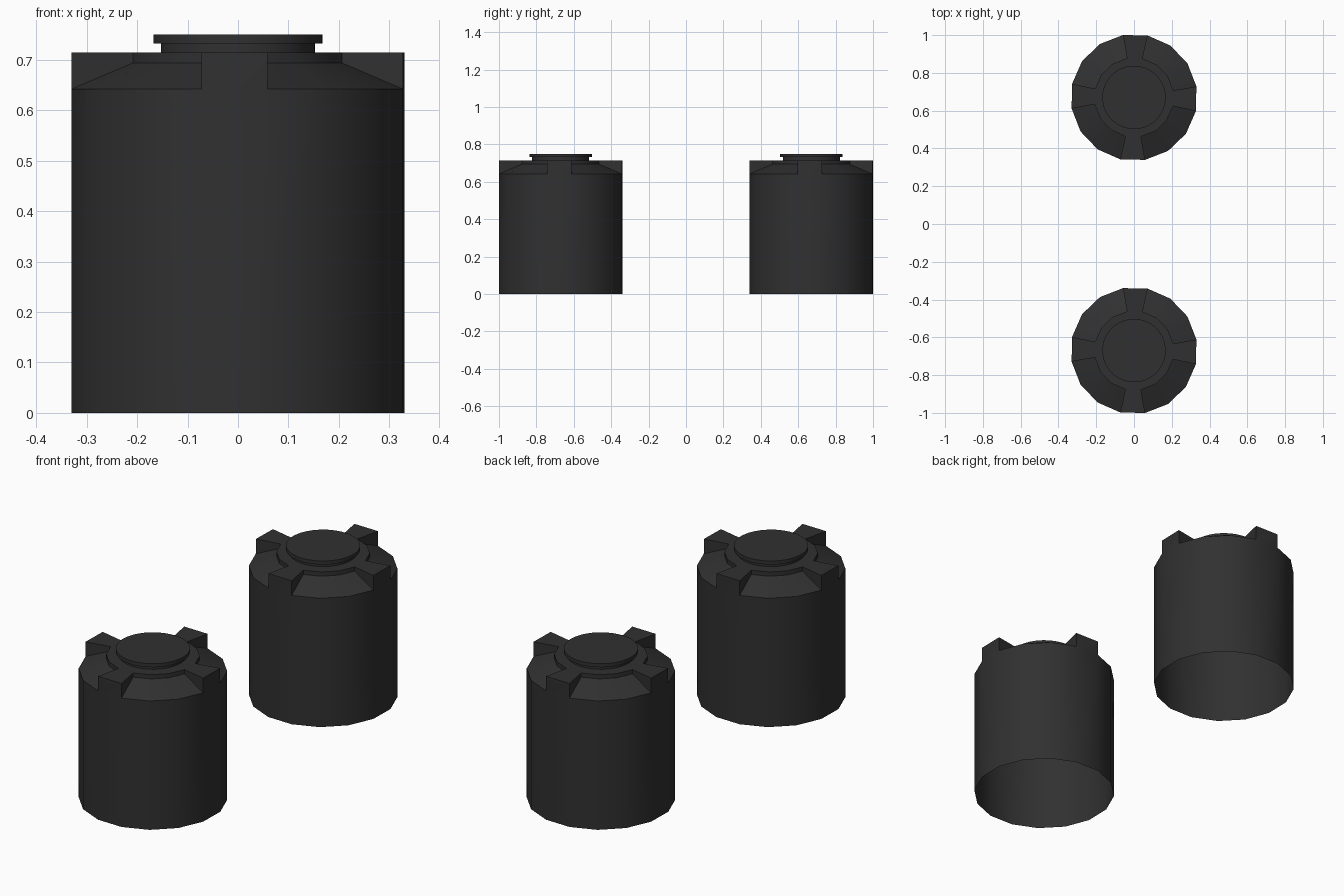
import bpy, bmesh, math

if "Cube" in bpy.data.objects:
    bpy.data.objects.remove(bpy.data.objects["Cube"])

N = 16                       # sides of the tank
TURN = math.radians(-1.25)   # slight turn of the tank about its axis
R_BODY, R_COLLAR = 0.3355, 0.211
Z_SHOULDER, Z_CONE, Z_TOP = 0.642, 0.694, 0.715
CENTRE_Y = 0.67

mat = bpy.data.materials.new("black_plastic")
mat.diffuse_color = (0.03, 0.03, 0.03, 1)
mat.use_nodes = True
mat.node_tree.nodes["Principled BSDF"].inputs["Base Color"].default_value = mat.diffuse_color


def ring(bm, r, z, n=N, turn=TURN):
    step = 2 * math.pi / n
    return [bm.verts.new((r * math.cos((i - 0.5) * step + turn),
                          r * math.sin((i - 0.5) * step + turn), z)) for i in range(n)]


def quad(bm, low, high, i):
    j = (i + 1) % len(low)
    bm.faces.new((low[i], low[j], high[j], high[i]))


def finish(bm, name, y):
    mesh = bpy.data.meshes.new(name)
    bm.to_mesh(mesh)
    bm.free()
    mesh.materials.append(mat)
    obj = bpy.data.objects.new(name, mesh)
    bpy.context.collection.objects.link(obj)
    obj.location.y = y
    bpy.ops.object.select_all(action='DESELECT')
    obj.select_set(True)
    bpy.context.view_layer.objects.active = obj
    bpy.ops.object.shade_smooth_by_angle(angle=math.radians(30))


def tank_body(name, y):
    bm = bmesh.new()
    base, shoulder = ring(bm, R_BODY, 0), ring(bm, R_BODY, Z_SHOULDER)
    rim = ring(bm, R_BODY, Z_TOP)
    cone, collar = ring(bm, R_COLLAR, Z_CONE), ring(bm, R_COLLAR, Z_TOP)
    for i in range(N):
        quad(bm, base, shoulder, i)
        if i % 4 == 0:
            # raised lug: outer wall, top and two cheeks
            j = (i + 1) % N
            quad(bm, shoulder, rim, i)
            quad(bm, rim, collar, i)
            bm.faces.new((shoulder[i], rim[i], collar[i], cone[i]))
            bm.faces.new((shoulder[j], cone[j], collar[j], rim[j]))
        else:
            # sloping shoulder and collar wall
            quad(bm, shoulder, cone, i)
            quad(bm, cone, collar, i)
    bm.faces.new(collar)
    bmesh.ops.delete(bm, geom=[v for v in bm.verts if not v.link_faces], context='VERTS')
    finish(bm, name, y)


def tank_lid(name, y):
    # neck and overhanging lid, turned from a profile
    bm = bmesh.new()
    profile = [(0.153, Z_TOP), (0.153, 0.732), (0.168, 0.732), (0.168, 0.75)]
    rings = [ring(bm, r, z, 32) for r, z in profile]
    for low, high in zip(rings, rings[1:]):
        for i in range(32):
            quad(bm, low, high, i)
    bm.faces.new(rings[-1])
    finish(bm, name, y)


for side, y in (("front", -CENTRE_Y), ("back", CENTRE_Y)):
    tank_body(side + "_tank_body", y)
    tank_lid(side + "_tank_lid", y)
